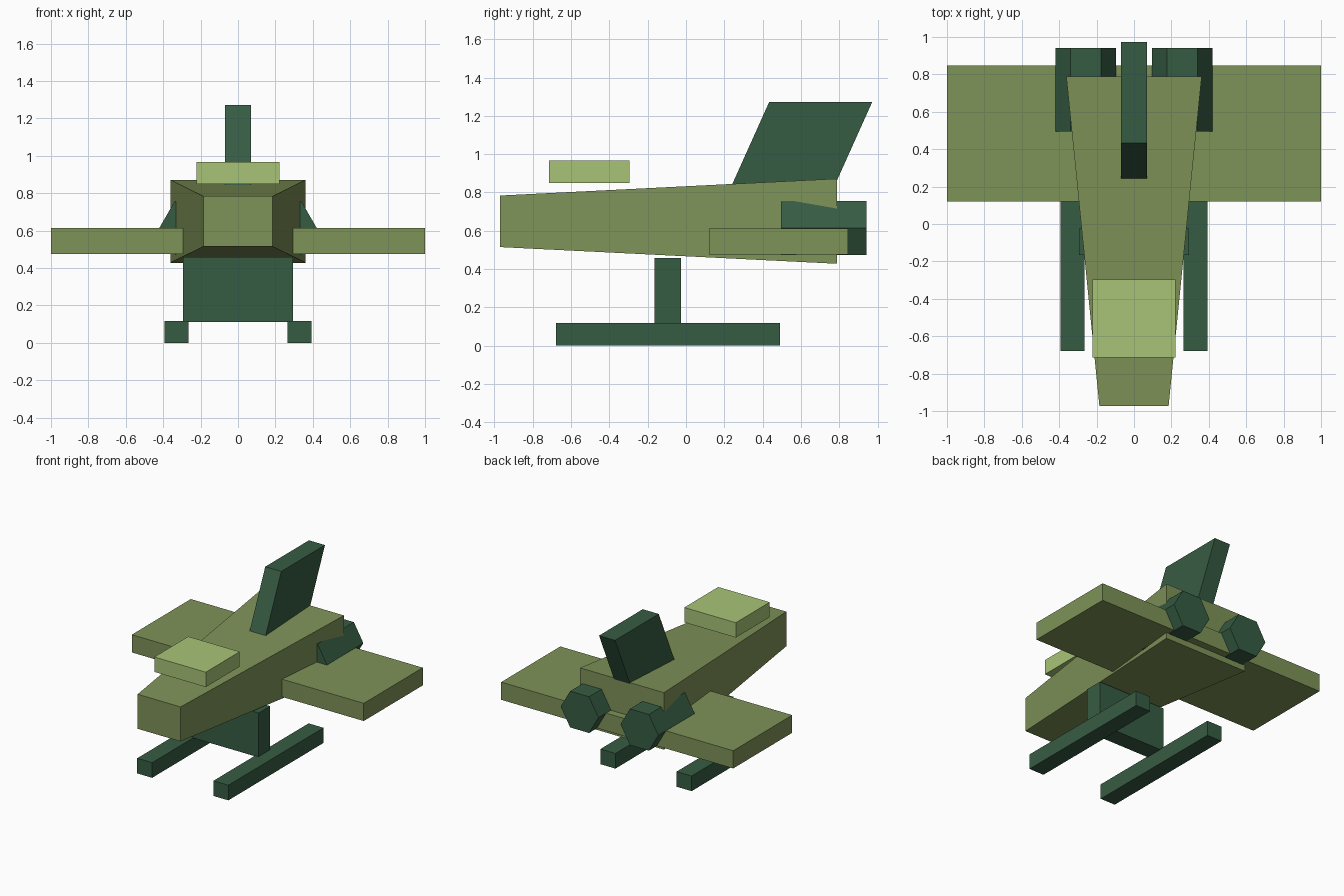
import bpy
import bmesh
from math import cos, sin, pi

default = bpy.data.objects.get("Cube")
if default:
    bpy.data.objects.remove(default, do_unlink=True)


def material(name, rgb):
    mat = bpy.data.materials.new(name)
    mat.use_nodes = True
    mat.diffuse_color = (*rgb, 1)
    mat.node_tree.nodes["Principled BSDF"].inputs["Base Color"].default_value = (*rgb, 1)
    return mat


olive = material("olive", (0.212, 0.292, 0.098))
dark_green = material("dark green", (0.037, 0.107, 0.056))
light_green = material("light green", (0.39, 0.552, 0.184))


def loft(name, start, end, mat):
    """Closed solid between two matching outlines."""
    bm = bmesh.new()
    a = [bm.verts.new(p) for p in start]
    b = [bm.verts.new(p) for p in end]
    bm.faces.new(a)
    bm.faces.new(b)
    for i in range(len(a)):
        j = (i + 1) % len(a)
        bm.faces.new((a[i], a[j], b[j], b[i]))
    bmesh.ops.recalc_face_normals(bm, faces=bm.faces)
    mesh = bpy.data.meshes.new(name)
    bm.to_mesh(mesh)
    bm.free()
    mesh.materials.append(mat)
    obj = bpy.data.objects.new(name, mesh)
    bpy.context.collection.objects.link(obj)
    return obj


def rectangle(x, y, z):
    """Upright rectangle at depth y, spanning the x and z ranges."""
    return [(x[0], y, z[0]), (x[1], y, z[0]), (x[1], y, z[1]), (x[0], y, z[1])]


def box(name, x, y, z, mat):
    return loft(name, rectangle(x, y[0], z), rectangle(x, y[1], z), mat)


def hexagon(cx, y, cz, r):
    return [(cx + r * cos(i * pi / 3), y, cz + r * sin(i * pi / 3)) for i in range(6)]


# Tapered body, widening to the rear
loft("fuselage",
     rectangle((-0.185, 0.185), -0.972, (0.515, 0.784)),
     rectangle((-0.362, 0.362), 0.788, (0.428, 0.872)), olive)

# Wing slab and raised canopy
box("wing", (-1, 1), (0.12, 0.847), (0.475, 0.613), olive)
box("canopy", (-0.222, 0.222), (-0.714, -0.296), (0.85, 0.966), light_green)

# Swept tail fin
fin_profile = [(0.222, 0.8), (0.76, 0.8), (0.972, 1.272), (0.434, 1.272)]
loft("tail_fin", [(-0.069, y, z) for y, z in fin_profile],
     [(0.069, y, z) for y, z in fin_profile], dark_green)

# Landing strut
box("landing_strut", (-0.294, 0.294), (-0.165, -0.025), (0.112, 0.458), dark_green)

# Paired engines and skids
for side, s in (("left", 1), ("right", -1)):
    loft(side + "_engine", hexagon(s * 0.258, 0.495, 0.614, 0.163),
         hexagon(s * 0.258, 0.942, 0.614, 0.163), dark_green)
    box(side + "_skid", (s * 0.264, s * 0.393), (-0.68, 0.492), (0, 0.118), dark_green)
